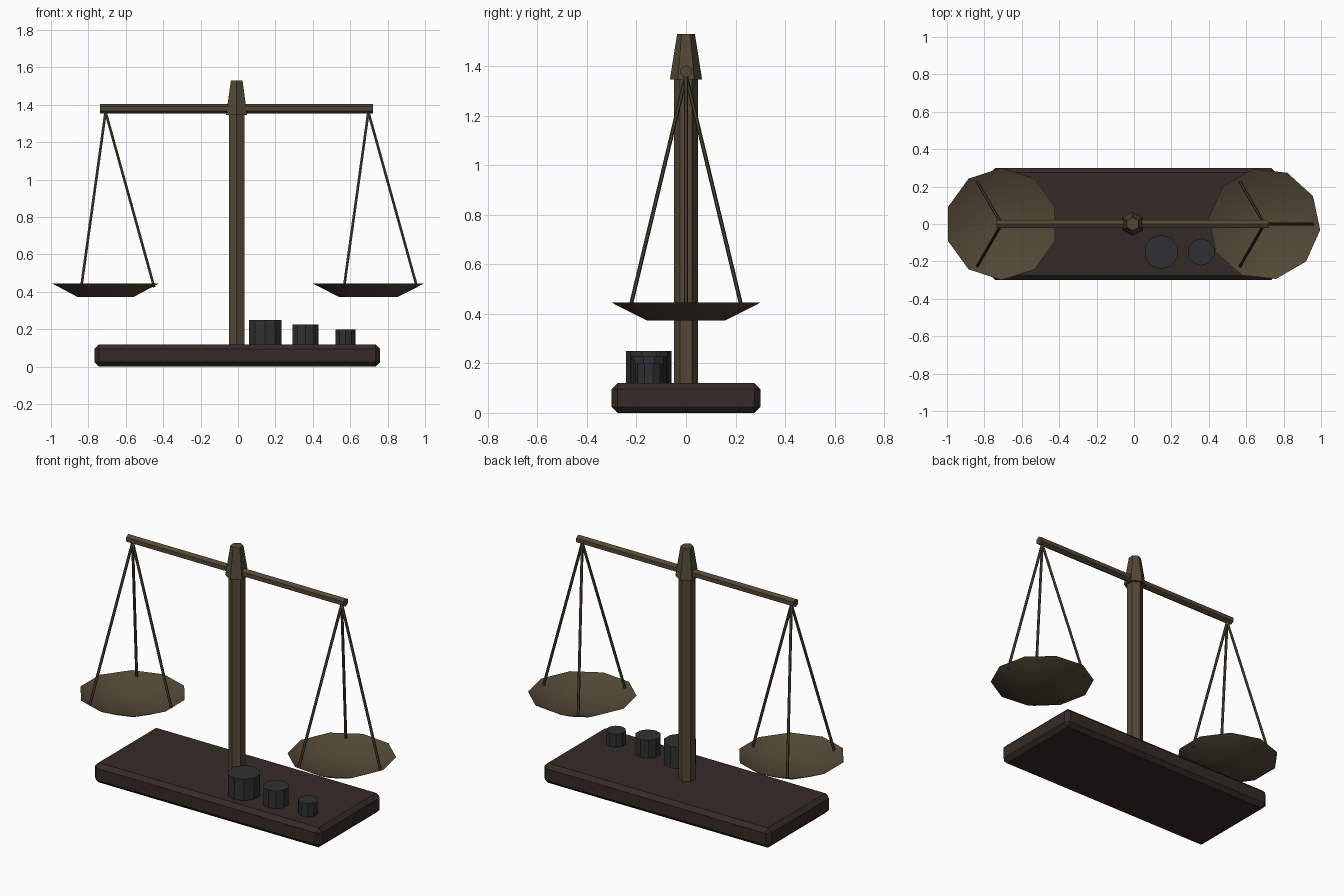
import bpy, bmesh
from math import pi, cos, sin, radians
from mathutils import Vector

if "Cube" in bpy.data.objects:
    bpy.data.objects.remove(bpy.data.objects["Cube"])


def material(name, rgb):
    m = bpy.data.materials.new(name)
    m.diffuse_color = (*rgb, 1)
    m.use_nodes = True
    m.node_tree.nodes["Principled BSDF"].inputs["Base Color"].default_value = m.diffuse_color
    return m


BRASS = material("aged_brass", (0.085, 0.064, 0.036))
WOOD = material("dark_wood", (0.035, 0.024, 0.019))
IRON = material("iron", (0.030, 0.030, 0.032))


def finish(name, bm, mat):
    me = bpy.data.meshes.new(name)
    bm.normal_update()
    bm.to_mesh(me)
    bm.free()
    me.materials.append(mat)
    ob = bpy.data.objects.new(name, me)
    bpy.context.collection.objects.link(ob)
    return ob


def rod(name, a, b, r1, r2, sides, mat, turn=0.0, top=True):
    """Tapered prism from a to b; top=False leaves the far end open."""
    a, b = Vector(a), Vector(b)
    d = b - a
    q = d.to_track_quat('Z', 'Y')
    if abs(d.x) + abs(d.y) < 1e-6:
        q.identity()
    bm = bmesh.new()
    rings = []
    for c, r in ((a, r1), (b, r2)):
        rings.append([bm.verts.new(c + q @ Vector((r * cos(turn + 2 * pi * i / sides),
                                                   r * sin(turn + 2 * pi * i / sides), 0)))
                      for i in range(sides)])
    lo, hi = rings
    for i in range(sides):
        j = (i + 1) % sides
        bm.faces.new((lo[i], lo[j], hi[j], hi[i]))
    bm.faces.new(lo[::-1])
    if top:
        bm.faces.new(hi)
    return finish(name, bm, mat)


# Chamfered base
bm = bmesh.new()
bmesh.ops.create_cube(bm, size=1)
for v in bm.verts:
    v.co = (v.co.x * 1.525 - 0.004, v.co.y * 0.6, v.co.z * 0.12 + 0.06)
base = finish("base", bm, WOOD)
bev = base.modifiers.new("chamfer", 'BEVEL')
bev.width, bev.segments = 0.024, 1

# Column, cap and beam
CX = -0.007
rod("column", (CX, 0, 0.11), (CX, 0, 1.36), 0.048, 0.048, 6, BRASS, pi / 2)
rod("column_cap", (CX, 0, 1.347), (CX, 0, 1.53), 0.065, 0.036, 6, BRASS, pi / 2)
rod("beam", (-0.737, 0, 1.379), (0.723, 0, 1.379), 0.025, 0.025, 6, BRASS, pi / 2)

# Open pans, each hung from three rods
for side, x, turn in (("left", -0.708, 90), ("right", 0.697, -6)):
    pan = rod(side + "_pan", (x, 0, 0.373), (x, 0, 0.445), 0.158, 0.30, 10,
              BRASS, radians(turn), top=False)
    for p in pan.data.polygons:
        p.use_smooth = True
    for i in range(3):
        t = 2 * pi * i / 3
        rod(f"{side}_hanger_{i + 1}", (x + 0.26 * cos(t), 0.26 * sin(t), 0.425),
            (x, 0, 1.362), 0.008, 0.008, 6, BRASS)

# Row of weights
for n, (x, r, z) in enumerate(((0.145, 0.092, 0.25), (0.36, 0.073, 0.227), (0.575, 0.056, 0.20))):
    rod(f"weight_{n + 1}", (x, -0.15, 0.115), (x, -0.15, z), r, r, 10, IRON, pi / 2)
